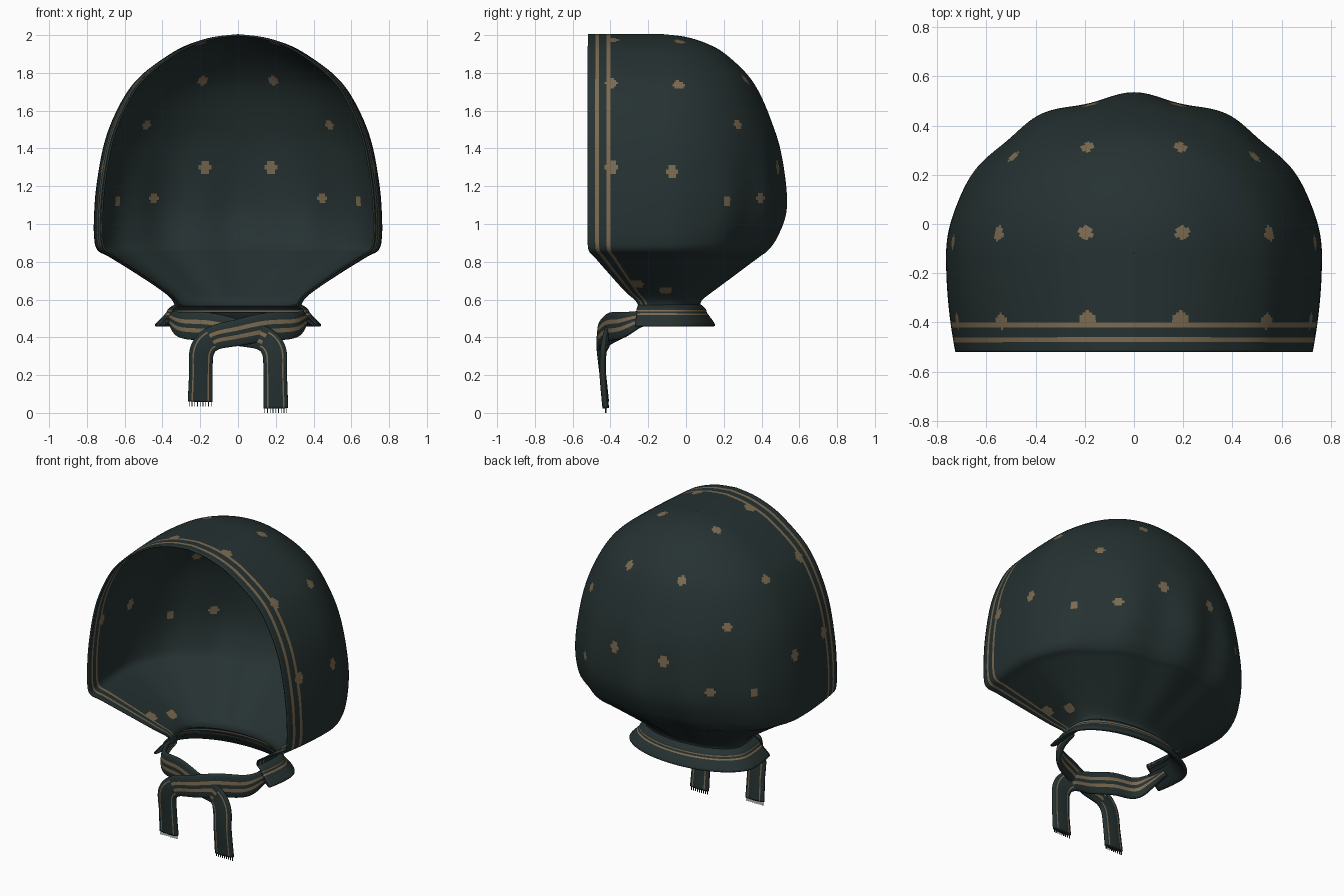
import bpy, bmesh, math
from mathutils import Vector
from mathutils.kdtree import KDTree

if "Cube" in bpy.data.objects:
    bpy.data.objects.remove(bpy.data.objects["Cube"])


def material(name, rgb):
    m = bpy.data.materials.new(name)
    m.diffuse_color = (*rgb, 1)
    m.use_nodes = True
    m.node_tree.nodes["Principled BSDF"].inputs["Base Color"].default_value = m.diffuse_color
    return m


MATS = [material("dark teal cloth", (0.019, 0.031, 0.031)),
        material("tan print", (0.20, 0.145, 0.08))]


def finish(bm, name):
    me = bpy.data.meshes.new(name)
    bm.to_mesh(me)
    bm.free()
    for m in MATS:
        me.materials.append(m)
    for p in me.polygons:
        p.use_smooth = True
    ob = bpy.data.objects.new(name, me)
    bpy.context.collection.objects.link(ob)
    return ob


def spline(rows, n):
    """Catmull-Rom interpolation through rows of numbers."""
    out = []
    for i in range(len(rows) - 1):
        a, b, c, d = (rows[max(0, min(len(rows) - 1, i + k))] for k in (-1, 0, 1, 2))
        for s in range(n):
            t = s / n
            out.append([0.5 * (2 * q + (r - p) * t + (2 * p - 5 * q + 4 * r - e) * t * t
                               + (3 * q - p - 3 * r + e) * t ** 3)
                        for p, q, r, e in zip(a, b, c, d)])
    return out + [list(rows[-1])]


def clamp(v):
    return max(0.0, min(1.0, v))


def section(row, ns, na):
    """U-shaped horizontal section, open to the front, with soft pleats behind."""
    z, w, yb, yf = row
    w = max(w, 0)
    c = -0.13 + 0.04 * clamp((0.87 - z) / 0.3)
    side = []
    for i in range(ns):
        t = i / ns
        side.append((w * (1 - 0.05 * (1 - t) ** 2), yf + (c - yf) * t, z))
    amp = 0.022 * clamp((1.5 - z) / 0.4) * clamp((z - 0.56) / 0.12)
    arc = []
    for i in range(na + 1):
        a = math.pi * i / na
        f = 1 + amp * math.cos(12 * (a - math.pi / 2)) * math.sin(a) ** 2
        arc.append((-w * math.cos(a) * f, c + (yb - c) * math.sin(a) * f, z))
    return [(-x, y, h) for x, y, h in side] + arc + side[::-1]


def sheet(rows, ns, na, rule):
    """Skin the sections; rule(row index, column index) picks the colour."""
    bm = bmesh.new()
    grid = [[bm.verts.new(p) for p in section(r, ns, na)] for r in rows]
    for i in range(len(grid) - 1):
        for j in range(len(grid[0]) - 1):
            f = bm.faces.new((grid[i][j], grid[i][j + 1], grid[i + 1][j + 1], grid[i + 1][j]))
            f.material_index = rule(i, j)
    return bm


def thicken(ob, t):
    m = ob.modifiers.new("cloth", 'SOLIDIFY')
    m.thickness, m.offset = t, 0


# Hood: height, half width, back y, front y
hood_rows = spline([
    (2.0, 0, -0.12, -0.52), (1.985, 0.13, 0.0, -0.52), (1.95, 0.25, 0.11, -0.52),
    (1.9, 0.35, 0.2, -0.52), (1.8, 0.49, 0.31, -0.52), (1.7, 0.58, 0.38, -0.52),
    (1.55, 0.66, 0.445, -0.52), (1.4, 0.71, 0.49, -0.52), (1.2, 0.745, 0.515, -0.52),
    (1.05, 0.757, 0.51, -0.52), (0.93, 0.757, 0.465, -0.52), (0.865, 0.74, 0.42, -0.515),
    (0.83, 0.68, 0.375, -0.485), (0.75, 0.55, 0.27, -0.415), (0.65, 0.40, 0.14, -0.325),
    (0.6, 0.345, 0.08, -0.27), (0.565, 0.33, 0.07, -0.25)], 9)
NS, NA = 39, 160
last = 2 * NS + NA - 1


def hem(i, j):
    return int(min(j, last - j) in (4, 5, 10, 11))


bm = sheet(hood_rows, NS, NA, hem)
bm.faces.ensure_lookup_table()
bm.faces.index_update()

# Printed spots, mirrored on both sides: x, y, z, radius
spots = [(0.19, 0.31, 1.76, 0.028), (0.51, 0.29, 1.53, 0.028), (0.18, 0.48, 1.31, 0.034),
         (0.45, 0.39, 1.14, 0.032), (0.63, 0.21, 1.12, 0.025), (0.57, -0.03, 1.74, 0.03),
         (0.195, -0.035, 1.96, 0.029), (0.73, -0.07, 1.27, 0.032), (0.40, -0.11, 0.66, 0.035),
         (0.53, -0.39, 1.73, 0.032), (0.19, -0.39, 1.97, 0.032), (0.71, -0.395, 1.29, 0.034),
         (0.44, -0.26, 0.71, 0.035)]
kd = KDTree(len(bm.faces))
for k, f in enumerate(bm.faces):
    kd.insert(f.calc_center_median(), k)
kd.balance()
for x, y, z, r in spots:
    for s in (-1, 1):
        centre = kd.find((s * x, y, z))[0]
        for _, k, _ in kd.find_range(centre, r):
            bm.faces[k].material_index = 1
bmesh.ops.remove_doubles(bm, verts=bm.verts[:], dist=0.0002)
thicken(finish(bm, "hood"), 0.01)

# Flared collar below the neck
collar_rows = spline([(0.575, 0.325, 0.07, -0.25), (0.55, 0.365, 0.10, -0.26),
                      (0.525, 0.38, 0.11, -0.26), (0.467, 0.435, 0.15, -0.27),
                      (0.47, 0.41, 0.12, -0.26), (0.53, 0.335, 0.08, -0.25)], 6)
bm = sheet(collar_rows, 8, 64, lambda i, j: int(i in (8, 9, 12)))
thicken(finish(bm, "collar"), 0.008)


def ribbon(name, pts, thick):
    """Flat tie swept along x, y, z, width points."""
    bm = bmesh.new()
    path = spline(pts, 8)
    n, rings = 40, []
    for i, p in enumerate(path):
        o = Vector(p[:3])
        tan = Vector(path[min(i + 1, len(path) - 1)][:3]) - Vector(path[max(i - 1, 0)][:3])
        out = Vector((max(0, o.y + 0.42) * math.copysign(8, o.x), -1, 0))
        wide = tan.cross(out).normalized()
        nor = wide.cross(tan).normalized()
        ring = []
        for k in range(n):
            a = 2 * math.pi * k / n
            ca, sa = math.cos(a), math.sin(a)
            flat = math.copysign(abs(sa) ** 0.6, sa)
            ring.append(bm.verts.new(o + wide * ca * p[3] / 2 + nor * flat * thick / 2))
        rings.append(ring)
    for i in range(len(rings) - 1):
        for k in range(n):
            m = (k + 1) % n
            f = bm.faces.new((rings[i][k], rings[i][m], rings[i + 1][m], rings[i + 1][k]))
            c = math.cos(2 * math.pi * (k + 0.5) / n)
            if i < 0.62 * len(rings):
                f.material_index = int(0.2 < abs(c) < 0.46)
            else:
                f.material_index = int(0.62 < abs(c) < 0.74)
    bm.faces.new(rings[0])
    bm.faces.new(rings[-1])
    bmesh.ops.recalc_face_normals(bm, faces=bm.faces[:])
    return finish(bm, name)


def fringe(name, x, y, z, bottom):
    bm = bmesh.new()
    for k in range(9):
        r = bmesh.ops.create_cube(bm, size=1)
        for v in r["verts"]:
            top = v.co.z > 0
            v.co.x = x + (k - 4) * 0.0145 + v.co.x * 0.004
            v.co.y = y + v.co.y * 0.006
            v.co.z = z + 0.005 if top else bottom
    finish(bm, name)


# Crossed ties, hanging tails and their fringes
for side, name, dy, low in ((1, "front", 0.0, 0.06), (-1, "rear", 0.035, 0.025)):
    pts = [(0.36, -0.14, 0.515, 0.06), (0.345, -0.25, 0.495, 0.09), (0.29, -0.34, 0.465, 0.14),
           (0.15, -0.405 + dy, 0.455, 0.15), (0.0, -0.445 + dy, 0.425, 0.14),
           (-0.13, -0.455 + dy, 0.395, 0.13), (-0.19, -0.455 + dy / 2, 0.33, 0.13),
           (-0.197, -0.44, 0.2, 0.125), (-0.2, -0.425, low, 0.132)]
    ribbon(name + "_tie", [(side * x, y, z, w) for x, y, z, w in pts], 0.035)
    fringe(name + "_fringe", -side * 0.2, -0.425, low, low - 0.025)
